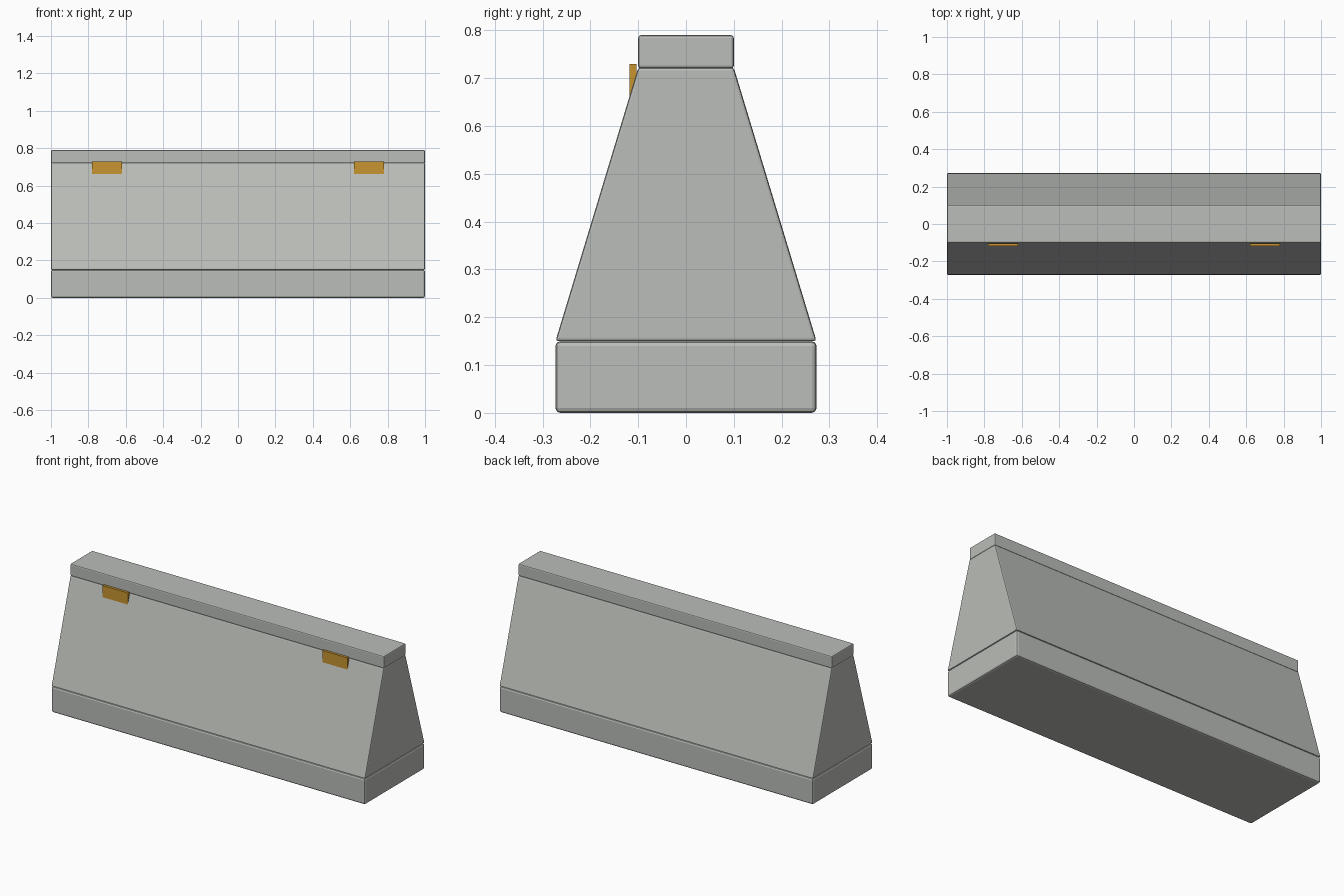
import bpy

if "Cube" in bpy.data.objects:
    bpy.data.objects.remove(bpy.data.objects["Cube"])


def material(name, rgb):
    m = bpy.data.materials.new(name)
    m.diffuse_color = (*rgb, 1.0)
    m.use_nodes = True
    m.node_tree.nodes["Principled BSDF"].inputs["Base Color"].default_value = m.diffuse_color
    return m


concrete = material("concrete grey", (0.49, 0.51, 0.48))
amber = material("amber reflector", (0.58, 0.30, 0.03))


def block(name, x0, x1, y_low, y_high, z0, z1, mat, bevel=0.0):
    """Box whose y range may differ between bottom (y_low) and top (y_high)."""
    verts = [(x, y, z) for z, ys in ((z0, y_low), (z1, y_high))
             for x, y in ((x0, ys[0]), (x1, ys[0]), (x1, ys[1]), (x0, ys[1]))]
    faces = [(3, 2, 1, 0), (4, 5, 6, 7)]
    faces += [(i, (i + 1) % 4, (i + 1) % 4 + 4, i + 4) for i in range(4)]
    me = bpy.data.meshes.new(name)
    me.from_pydata(verts, [], faces)
    me.materials.append(mat)
    ob = bpy.data.objects.new(name, me)
    bpy.context.collection.objects.link(ob)
    if bevel:
        mod = ob.modifiers.new("soft edges", 'BEVEL')
        mod.width = bevel
        mod.segments = 2
        mod.limit_method = 'ANGLE'
        mod.angle_limit = 0.17
    return ob


foot, crest = (-0.273, 0.273), (-0.1, 0.1)

# Concrete barrier: plinth, sloped wall and cap rail
block("base", -1, 1, foot, foot, 0.0, 0.15, concrete, 0.01)
block("sloped_wall", -1, 1, foot, crest, 0.15, 0.722, concrete, 0.006)
block("top_cap", -1, 1, crest, crest, 0.72, 0.79, concrete, 0.006)

# Two reflector plates on the front, lower edges sunk into the slope
plate = (-0.118, -0.104)
for side, cx in (("left", -0.7), ("right", 0.7)):
    block(f"reflector_{side}", cx - 0.08, cx + 0.08, plate, plate, 0.65, 0.73, amber)
